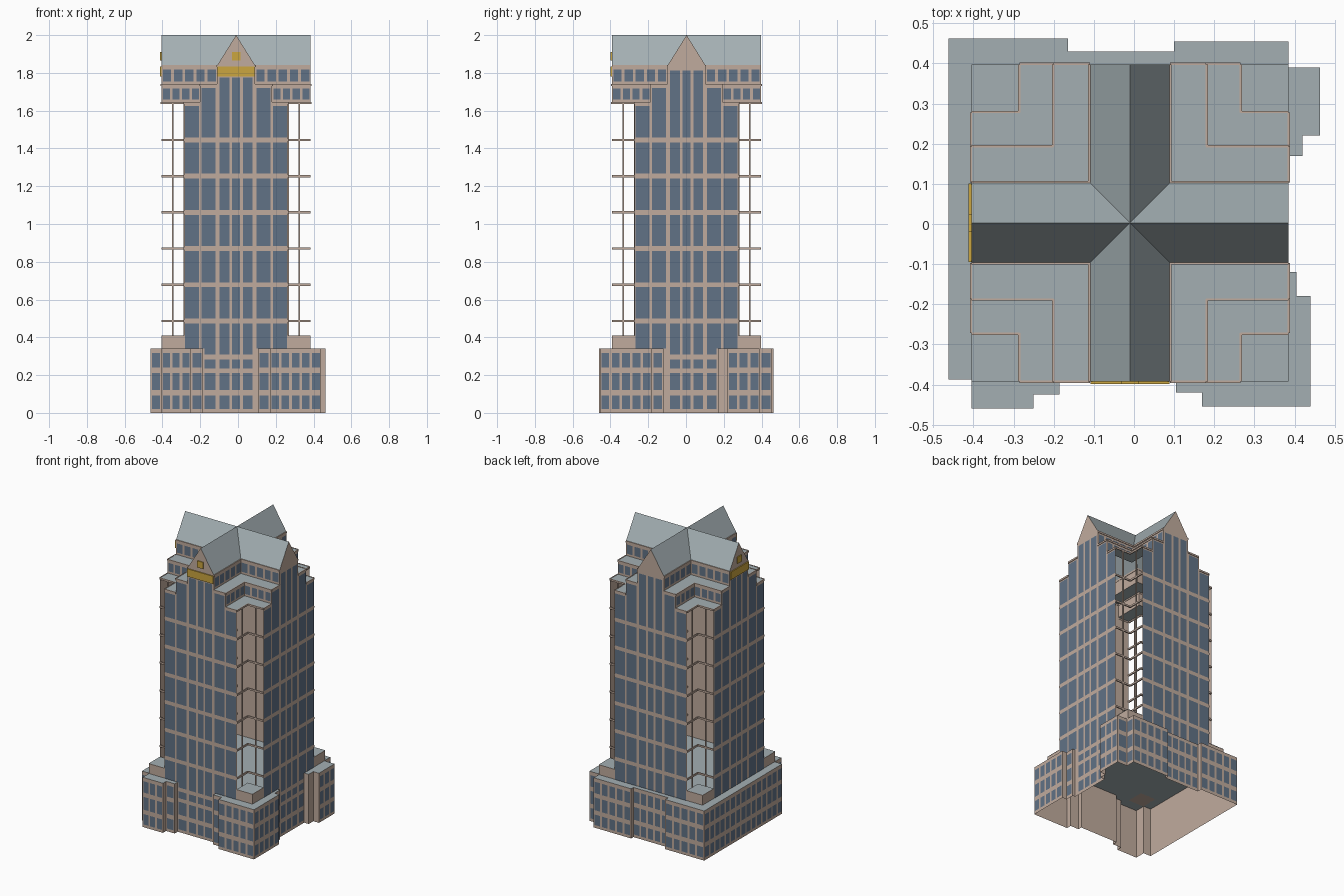
import bpy
import bmesh
from mathutils import Vector

cube = bpy.data.objects.get("Cube")
if cube:
    bpy.data.objects.remove(cube, do_unlink=True)


def material(name, rgb):
    m = bpy.data.materials.new(name)
    m.use_nodes = True
    m.diffuse_color = (*rgb, 1)
    m.node_tree.nodes["Principled BSDF"].inputs["Base Color"].default_value = (*rgb, 1)
    return m


STONE = material("warm stone", (0.53, 0.41, 0.34))
GLASS = material("blue glass", (0.12, 0.17, 0.24))
ROOF = material("grey roofing", (0.37, 0.43, 0.45))
GOLD = material("gold", (0.60, 0.38, 0.05))

CX, CY = -0.01, 0.003        # tower axis
REACH = 0.395                # axis to each outer wall
ARM, MID, TOP = 0.275, 0.19, 0.1   # half widths of the three tiers
Z_POD, Z_ARM, Z_MID, Z_EAVE, Z_RIDGE = 0.342, 1.645, 1.74, 1.84, 2.0
SKIN = 0.002                 # offset of panes from walls


def place(side, u, d, z):
    """Point on a tower side: u along it, d out from the axis."""
    x, y = u, -d
    for _ in range(side):
        x, y = -y, x
    return Vector((x + CX, y + CY, z))


class Part:
    def __init__(self, name, mat):
        self.name, self.mat, self.bm = name, mat, bmesh.new()

    def poly(self, points):
        f = self.bm.faces.new([self.bm.verts.new(p) for p in points])
        f.normal_update()
        if f.normal.z < -0.01:
            f.normal_flip()

    def panel(self, side, u0, u1, d, z0, z1):
        self.poly([place(side, u, d, z) for u, z in
                   ((u0, z0), (u1, z0), (u1, z1), (u0, z1))])

    def bar(self, side, u0, u1, d0, d1, z0, z1):
        a, b = place(side, u0, d0, z0), place(side, u1, d1, z1)
        cube_verts = bmesh.ops.create_cube(self.bm, size=1)["verts"]
        for v in cube_verts:
            v.co = Vector([(a[i] + b[i]) / 2 + v.co[i] * abs(b[i] - a[i]) for i in range(3)])

    def finish(self):
        mesh = bpy.data.meshes.new(self.name)
        self.bm.to_mesh(mesh)
        self.bm.free()
        mesh.materials.append(self.mat)
        bpy.context.collection.objects.link(bpy.data.objects.new(self.name, mesh))


# Podium: stepped footprint, open underneath
footprint = [
    (-.405, -.46), (-.25, -.46), (-.25, -.425), (-.185, -.425), (-.185, -.392),
    (.105, -.392), (.105, -.42), (.17, -.42), (.17, -.455), (.44, -.455),
    (.44, -.18), (.405, -.18), (.405, -.12), (.385, -.12), (.385, .17),
    (.42, .17), (.42, .22), (.463, .22), (.463, .39), (.385, .39),
    (.385, .455), (.10, .455), (.10, .43), (-.165, .43), (-.165, .462),
    (-.462, .462), (-.462, -.387), (-.405, -.387)]
POD_ROWS = [(.02, .092), (.122, .21), (.24, .318)]
gaps = {0: (-.185 - CX, .105 - CX), 1: (-.12 - CY, .17 - CY)}

podium_walls = Part("podium_walls", STONE)
podium_windows = Part("podium_windows", GLASS)
podium_roof = Part("podium_roof", ROOF)
podium_roof.poly([Vector((x, y, Z_POD)) for x, y in footprint])
for i, (ax, ay) in enumerate(footprint):
    bx, by = footprint[(i + 1) % len(footprint)]
    a, b = Vector((ax, ay, 0)), Vector((bx, by, 0))
    run = b - a
    up = Vector((0, 0, Z_POD))
    podium_walls.poly([a, b, b + up, a + up])
    on_tower = (ay == by == -.392) or (ax == bx == .385 and ay == -.12)
    if run.length < 0.05 or on_tower:
        continue
    along = run.normalized()
    out = Vector((along.y, -along.x, 0)) * SKIN
    count = round(run.length / 0.055)
    pitch = run.length / count
    for c in range(count):
        p = a + along * pitch * (c + 0.13) + out
        q = a + along * pitch * (c + 0.87) + out
        for z0, z1 in POD_ROWS:
            lo, hi = Vector((0, 0, z0)), Vector((0, 0, z1))
            podium_windows.poly([p + lo, q + lo, q + hi, p + hi])
podium_walls.finish()
podium_windows.finish()
podium_roof.finish()

# Tower: stepped gabled walls with columns of panes between floor bands
walls = Part("tower_walls", STONE)
panes = Part("tower_windows", GLASS)
half = [(.036, .088), (.108, .183), (.196, .270)]
columns = [(-.021, .021)] + half + [(-b, -a) for a, b in half]
bands = [0.295 + 0.1917 * k for k in range(7)]
BAND = 0.013
for side in range(4):
    right = [(ARM, Z_POD), (ARM, Z_ARM), (MID, Z_ARM), (MID, Z_MID),
             (TOP, Z_MID), (TOP, Z_EAVE)]
    outline = right + [(0, Z_RIDGE)] + [(-u, z) for u, z in reversed(right)]
    walls.poly([place(side, u, REACH, z) for u, z in outline])
    gilded = side in (0, 3)
    for u0, u1 in columns:
        far = max(abs(u0), abs(u1))
        head = 1.625 if far > MID else 1.72 if far > TOP else 1.775 if gilded else 1.812
        for z0, z1 in zip(bands, bands[1:] + [head + BAND]):
            panes.panel(side, u0, u1, REACH + SKIN, max(z0 + BAND, Z_POD), z1 - BAND)
        # Ground floors where the tower wall reaches the street
        if side in gaps:
            g0, g1 = max(u0, gaps[side][0] + .008), min(u1, gaps[side][1] - .008)
            if g1 - g0 > 0.01:
                for z0, z1 in POD_ROWS[:2] + [(.235, .282), (.308, Z_POD)]:
                    panes.panel(side, g0, g1, REACH + SKIN, z0, z1)

    # Set-back walls of the upper tiers
    for width, z0, z1, count in ((MID, Z_ARM, Z_MID, 4), (TOP, Z_MID, Z_EAVE, 5)):
        pitch = (REACH - width) / count
        for s in (-1, 1):
            u0, u1 = sorted((s * width, s * REACH))
            walls.panel(side, u0, u1, width, z0, z1)
            for c in range(count):
                p = u0 + pitch * (c + .13)
                panes.panel(side, p, p + pitch * .74, width + SKIN, z0 + .015, z1 - .022)
walls.finish()
panes.finish()

# Terraces between tiers, and cornices along their edges
terraces = Part("terraces", ROOF)
cornices = Part("cornices", STONE)
for side in range(4):
    for inner, outer, z in ((MID, ARM, Z_ARM), (TOP, MID, Z_MID)):
        ell = [(inner, inner), (REACH, inner), (REACH, outer),
               (outer, outer), (outer, REACH), (inner, REACH)]
        terraces.poly([place(side, u, d, z) for u, d in ell])
    for width, z in ((ARM, Z_ARM), (MID, Z_MID), (TOP, Z_EAVE)):
        for s in (-1, 1):
            u0, u1 = sorted((s * width, s * REACH))
            cornices.bar(side, u0, u1, width - .002, width + .004, z - .01, z + .002)
    for u0, u1, z in ((MID, ARM, Z_ARM), (TOP, MID, Z_MID)):
        for s in (-1, 1):
            a, b = sorted((s * u0, s * u1))
            cornices.bar(side, a, b, REACH - .002, REACH + .004, z - .01, z + .002)
terraces.finish()
cornices.finish()

# Corner notches: open frame of rails and posts above a low planter block
frame = Part("corner_frames", STONE)
blocks = Part("corner_blocks", STONE)
block_tops = Part("corner_block_tops", ROOF)
Z_BLOCK = 0.41
for side in range(4):
    for s in (-1, 1):
        u0, u1 = sorted((s * ARM, s * REACH))
        for z in bands[1:]:
            frame.bar(side, u0, u1, ARM - .004, ARM + .004, z - .006, z + .006)
        post = s * (ARM + REACH) / 2
        frame.bar(side, post - .004, post + .004, ARM - .004, ARM + .004, Z_POD, Z_ARM)
    blocks.bar(side, ARM, REACH, ARM, REACH, Z_POD, Z_BLOCK)
    block_tops.poly([place(side, u, d, Z_BLOCK + SKIN) for u, d in
                     ((ARM, ARM), (REACH, ARM), (REACH, REACH), (ARM, REACH))])
frame.finish()
blocks.finish()
block_tops.finish()

# Crossed gable roof
roof = Part("cross_gable_roof", ROOF)
for side in range(4):
    for s in (-1, 1):
        roof.poly([place(side, 0, 0, Z_RIDGE), place(side, 0, REACH, Z_RIDGE),
                   place(side, s * TOP, REACH, Z_EAVE), place(side, s * TOP, TOP, Z_EAVE)])
roof.finish()

# Gilded band and small square on two gables
gilding = Part("gable_gilding", GOLD)
for side in (0, 3):
    gilding.bar(side, -.098, .098, REACH, REACH + .007, 1.782, 1.835)
    gilding.bar(side, -.022, .022, REACH, REACH + .007, 1.865, 1.91)
gilding.finish()
